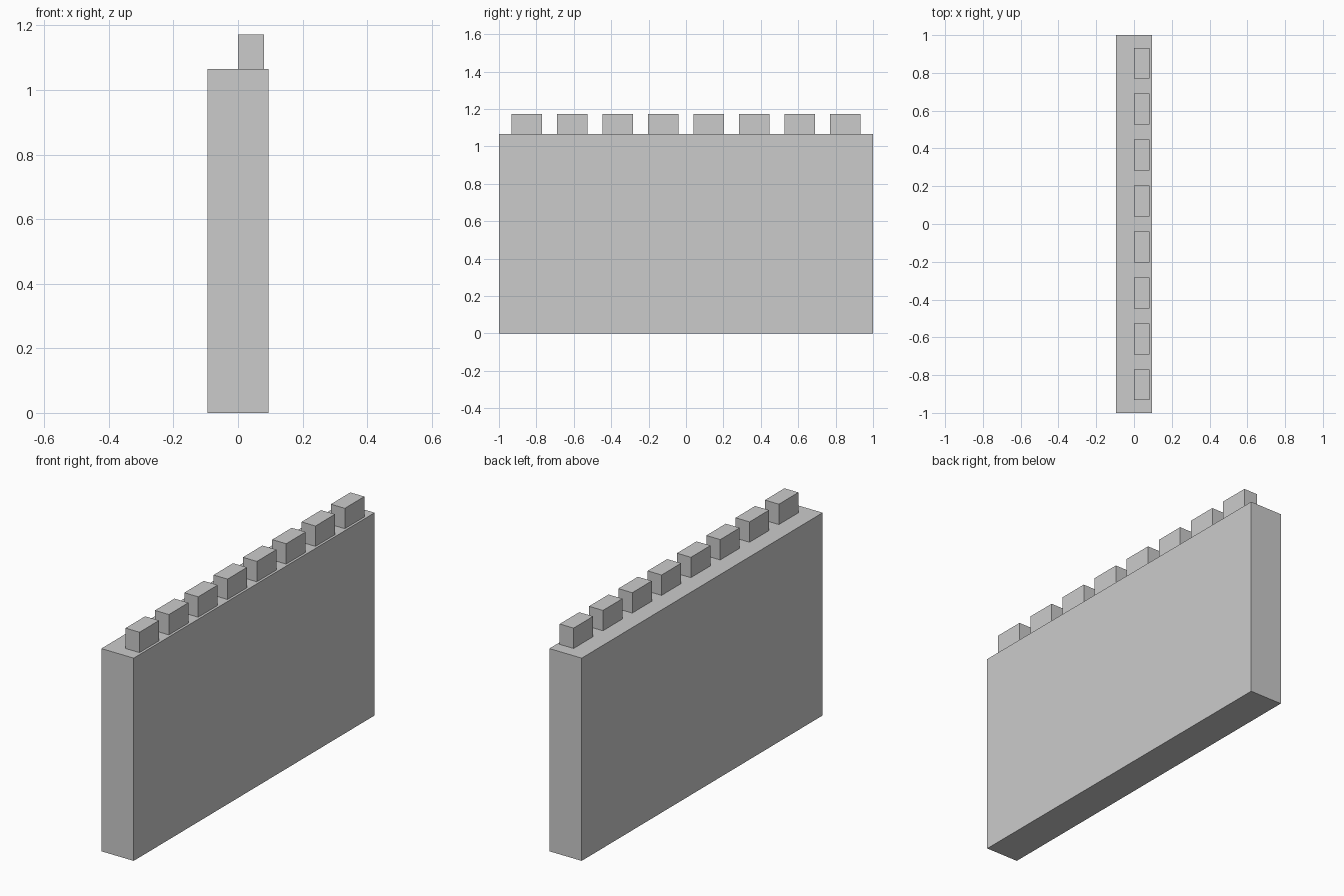
import bpy

if "Cube" in bpy.data.objects:
    bpy.data.objects.remove(bpy.data.objects["Cube"])


def box(name, x, y, z):
    """Add a box from (min, max) ranges on each axis."""
    ranges = (x, y, z)
    bpy.ops.mesh.primitive_cube_add(size=1, location=[(a + b) / 2 for a, b in ranges])
    obj = bpy.context.object
    obj.name = name
    obj.scale = [b - a for a, b in ranges]
    bpy.ops.object.transform_apply(location=False, rotation=False, scale=True)
    return obj


WALL_TOP = 1.065
MERLON_TOP = 1.172
COUNT = 8
END_Y = 0.852       # centre of the outermost merlons
HALF_LENGTH = 0.081

# Wall body
box("wall", (-0.094, 0.094), (-1, 1), (0, WALL_TOP))

# Row of merlons along one side of the wall top
for i in range(COUNT):
    y = -END_Y + 2 * END_Y * i / (COUNT - 1)
    box(f"merlon_{i + 1}", (0, 0.081), (y - HALF_LENGTH, y + HALF_LENGTH),
        (WALL_TOP, MERLON_TOP))
